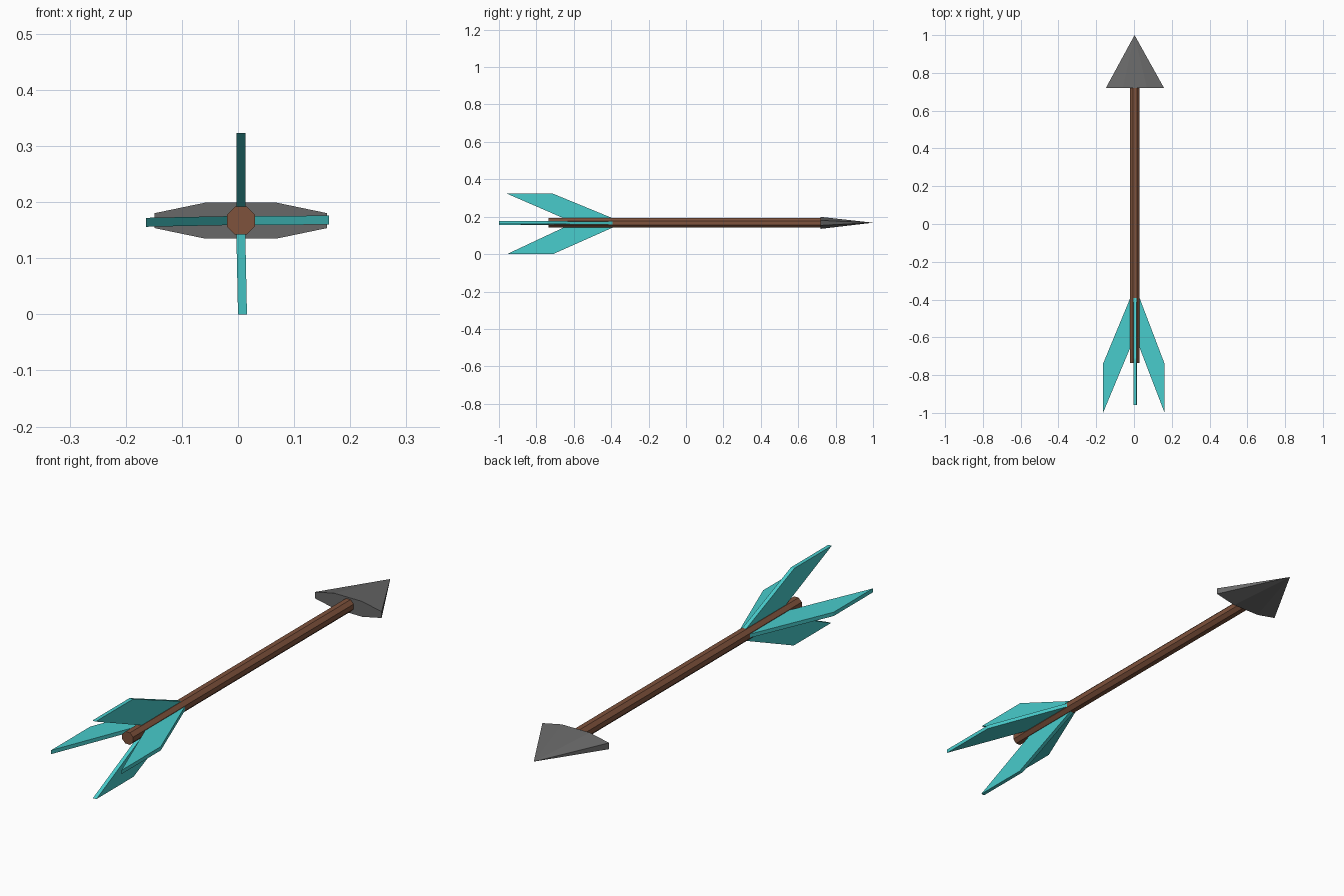
import bpy, bmesh
from math import pi, cos, sin

if "Cube" in bpy.data.objects:
    bpy.data.objects.remove(bpy.data.objects["Cube"])

CX, CZ = 0.005, 0.167   # arrow axis


def material(name, rgb):
    m = bpy.data.materials.new(name)
    m.diffuse_color = (*rgb, 1)
    m.use_nodes = True
    m.node_tree.nodes["Principled BSDF"].inputs["Base Color"].default_value = m.diffuse_color
    return m


wood = material("wood", (0.21, 0.085, 0.045))
metal = material("dark_metal", (0.14, 0.14, 0.14))
teal = material("teal", (0.065, 0.6, 0.6))


def add(name, bm, mat):
    bmesh.ops.recalc_face_normals(bm, faces=bm.faces[:])
    me = bpy.data.meshes.new(name)
    bm.to_mesh(me)
    bm.free()
    me.materials.append(mat)
    ob = bpy.data.objects.new(name, me)
    bpy.context.collection.objects.link(ob)
    return ob


def octagon(bm, y, rx, rz):
    """Ring with flat sides at distance rx / rz from the axis."""
    k = 1 / cos(pi / 8)
    return [bm.verts.new((CX + rx * k * cos((i + .5) * pi / 4), y,
                          CZ + rz * k * sin((i + .5) * pi / 4))) for i in range(8)]


# Shaft: octagonal rod
bm = bmesh.new()
a, b = octagon(bm, -0.735, 0.025, 0.025), octagon(bm, 0.72, 0.025, 0.025)
bm.faces.new(a)
bm.faces.new(b)
for i in range(8):
    j = (i + 1) % 8
    bm.faces.new((a[i], a[j], b[j], b[i]))
add("shaft", bm, wood)

# Head: flattened eight-sided cone
bm = bmesh.new()
base = octagon(bm, 0.72, 0.154, 0.032)
tip = bm.verts.new((0.003, 1.0, CZ + 0.001))
bm.faces.new(base)
for i in range(8):
    bm.faces.new((base[i], base[(i + 1) % 8], tip))
add("arrow_head", bm, metal)


# Fletching: swept-back parallelogram slabs, slightly skewed sideways
def fin(name, direction, reach, tip_front, tip_back, skew):
    dx, dz = direction
    outline = [(0.022, -0.385, 0), (reach, tip_front, skew),
               (reach, tip_back, skew), (0.022, -0.648, 0)]
    bm = bmesh.new()
    sides = []
    for t in (-0.008, 0.008):
        sides.append([bm.verts.new((CX + dx * r + abs(dz) * (t + s), y,
                                    CZ + dz * r + abs(dx) * (t + s)))
                      for r, y, s in outline])
    p, q = sides
    bm.faces.new(p)
    bm.faces.new(q)
    for i in range(4):
        j = (i + 1) % 4
        bm.faces.new((p[i], p[j], q[j], q[i]))
    add(name, bm, teal)


fin("fin_right", (1, 0), 0.157, -0.74, -1.0, 0.001)
fin("fin_left", (-1, 0), 0.169, -0.74, -1.0, -0.003)
fin("fin_top", (0, 1), 0.156, -0.711, -0.957, 0.0)
fin("fin_bottom", (0, -1), 0.167, -0.711, -0.957, 0.003)
